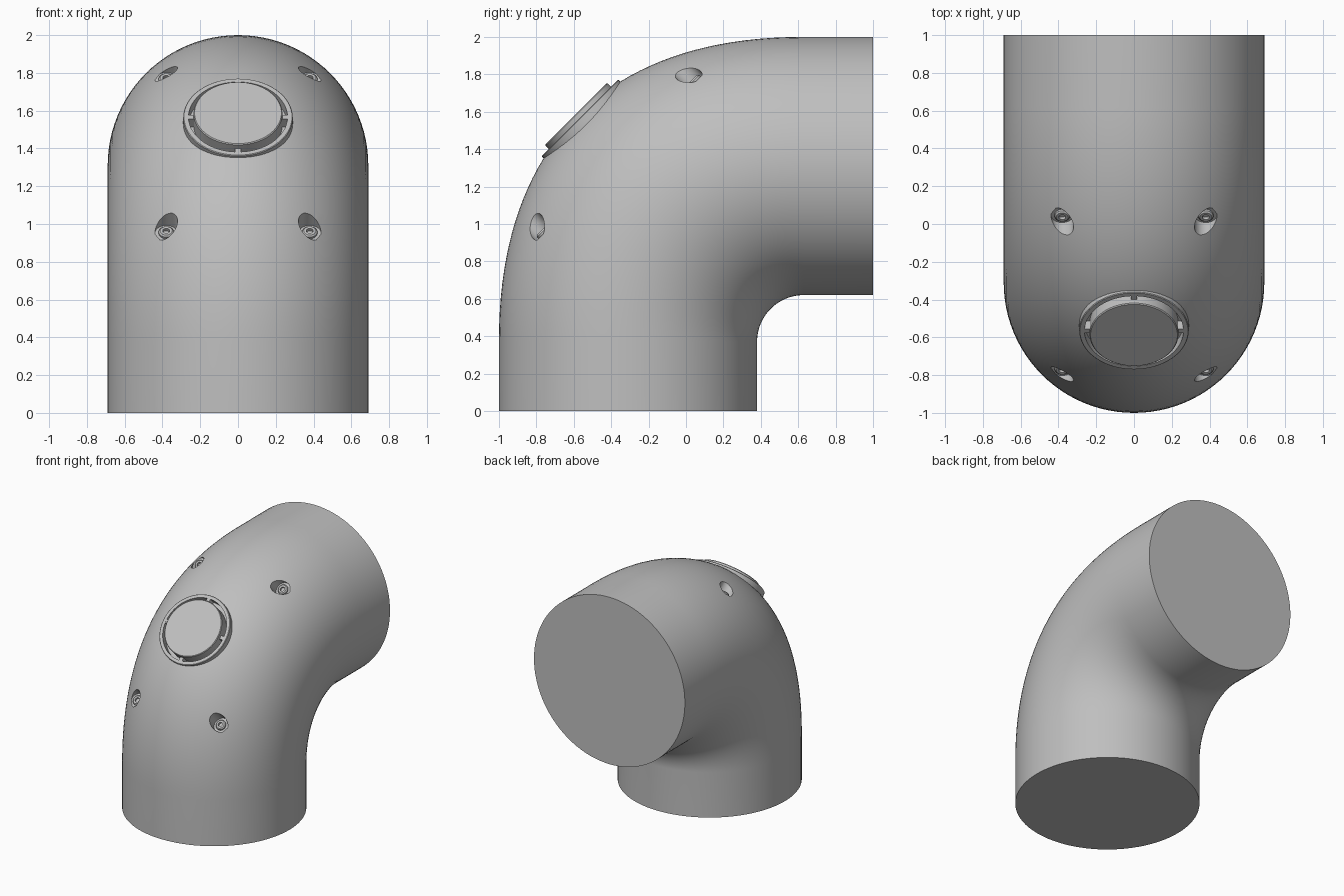
import bpy, bmesh
from math import pi, sin, cos
from mathutils import Vector, Matrix

cube = bpy.data.objects.get("Cube")
if cube:
    bpy.data.objects.remove(cube)

grey = bpy.data.materials.new("plain grey")
grey.use_nodes = True
colour = (0.52, 0.52, 0.52, 1)
grey.diffuse_color = colour
grey.node_tree.nodes["Principled BSDF"].inputs["Base Color"].default_value = colour

RADIUS = 0.69
TILT = Matrix.Rotation(pi / 4, 4, 'X')      # local z points up and forward


def finish(name, bm, matrix=Matrix()):
    bmesh.ops.recalc_face_normals(bm, faces=bm.faces)
    mesh = bpy.data.meshes.new(name)
    bm.to_mesh(mesh)
    bm.free()
    mesh.transform(matrix)
    mesh.materials.append(grey)
    obj = bpy.data.objects.new(name, mesh)
    bpy.context.collection.objects.link(obj)
    return obj


def tilted(centre):
    return Matrix.Translation(centre) @ TILT


def lathe(name, centre, profile, closed=False, sides=64):
    """Spin (radius, height) points about the tilted axis at centre."""
    bm = bmesh.new()
    rings = [[bm.verts.new((r * cos(2 * pi * i / sides), r * sin(2 * pi * i / sides), h))
              for i in range(sides)] for r, h in profile]
    pairs = list(zip(rings, rings[1:]))
    if closed:
        pairs.append((rings[-1], rings[0]))
    else:
        bm.faces.new(rings[0])
        bm.faces.new(rings[-1])
    for a, b in pairs:
        for i in range(sides):
            j = (i + 1) % sides
            bm.faces.new((a[i], a[j], b[j], b[i]))
    return finish(name, bm, tilted(centre))


def smooth(obj):
    bpy.ops.object.select_all(action='DESELECT')
    obj.select_set(True)
    bpy.context.view_layer.objects.active = obj
    bpy.ops.object.shade_smooth_by_angle()


def bend(start, end, pull, t):
    """Quarter bend from vertical to horizontal, in the y-z plane."""
    a = start + Vector((0, 0, pull * (end.z - start.z)))
    b = end - Vector((0, pull * (end.y - start.y), 0))
    s = 1 - t
    return start * s**3 + a * 3 * s * s * t + b * 3 * s * t * t + end * t**3


# Elbow body: elliptical sections between an outer and an inner rail
STEPS, SIDES = 40, 96
rails = [(Vector((0, -1, 0)), Vector((0, 0.38, 0)))]
for k in range(STEPS + 1):
    t = k / STEPS
    rails.append((bend(Vector((0, -1, 0.38)), Vector((0, 0.62, 2)), 0.643, t),
                  bend(Vector((0, 0.38, 0.37)), Vector((0, 0.63, 0.62)), 0.552, t)))
rails.append((Vector((0, 1, 2)), Vector((0, 1, 0.62))))

bm = bmesh.new()
sections = []
for outer, inner in rails:
    mid, half = (outer + inner) / 2, (outer - inner) / 2
    sections.append([bm.verts.new(mid + half * cos(2 * pi * i / SIDES)
                                  + Vector((RADIUS * sin(2 * pi * i / SIDES), 0, 0)))
                     for i in range(SIDES)])
for a, b in zip(sections, sections[1:]):
    for i in range(SIDES):
        j = (i + 1) % SIDES
        bm.faces.new((a[i], a[j], b[j], b[i]))
bm.faces.new(sections[0])
bm.faces.new(sections[-1])
body = finish("elbow_body", bm)

# Recesses for the round cover and the four screws
cover = Vector((0, -0.567, 1.567))
screws = [Vector((side * 0.38, y, z)) for side in (-1, 1)
          for y, z in ((-0.76, 0.95), (0.05, 1.76))]
cutters = [lathe("cover_cutter", cover, [(0.265, -0.06), (0.265, 0.2)])]
cutters += [lathe("screw_cutter", p, [(0.06, 0), (0.06, 0.25)], sides=32) for p in screws]
bpy.context.view_layer.objects.active = body
for cutter in cutters:
    cut = body.modifiers.new("recess", 'BOOLEAN')
    cut.operation = 'DIFFERENCE'
    cut.solver = 'EXACT'
    cut.object = cutter
    bpy.ops.object.modifier_apply(modifier=cut.name)
    bpy.data.objects.remove(cutter)
smooth(body)

# Cover: outer rim, raised disc and four spokes bridging the groove
smooth(lathe("cover_rim", cover,
             [(0.29, -0.12), (0.29, -0.004), (0.286, 0), (0.262, 0), (0.262, -0.12)], closed=True))
smooth(lathe("cover_disc", cover,
             [(0.235, -0.1), (0.235, 0.025), (0.23, 0.03)]))
for k in range(4):
    bm = bmesh.new()
    bmesh.ops.create_cube(bm, size=1, matrix=Matrix.Rotation(k * pi / 2, 4, 'Z')
                          @ Matrix.Translation((0.248, 0, -0.046))
                          @ Matrix.Diagonal((0.04, 0.03, 0.09, 1)))
    finish(f"cover_spoke_{k + 1}", bm, tilted(cover))

# Screws: button heads with a hollow socket
for k, p in enumerate(screws):
    smooth(lathe(f"screw_{k + 1}", p,
                 [(0.04, -0.01), (0.04, 0.012), (0.032, 0.02), (0.018, 0.02), (0.018, 0.002)],
                 sides=32))
